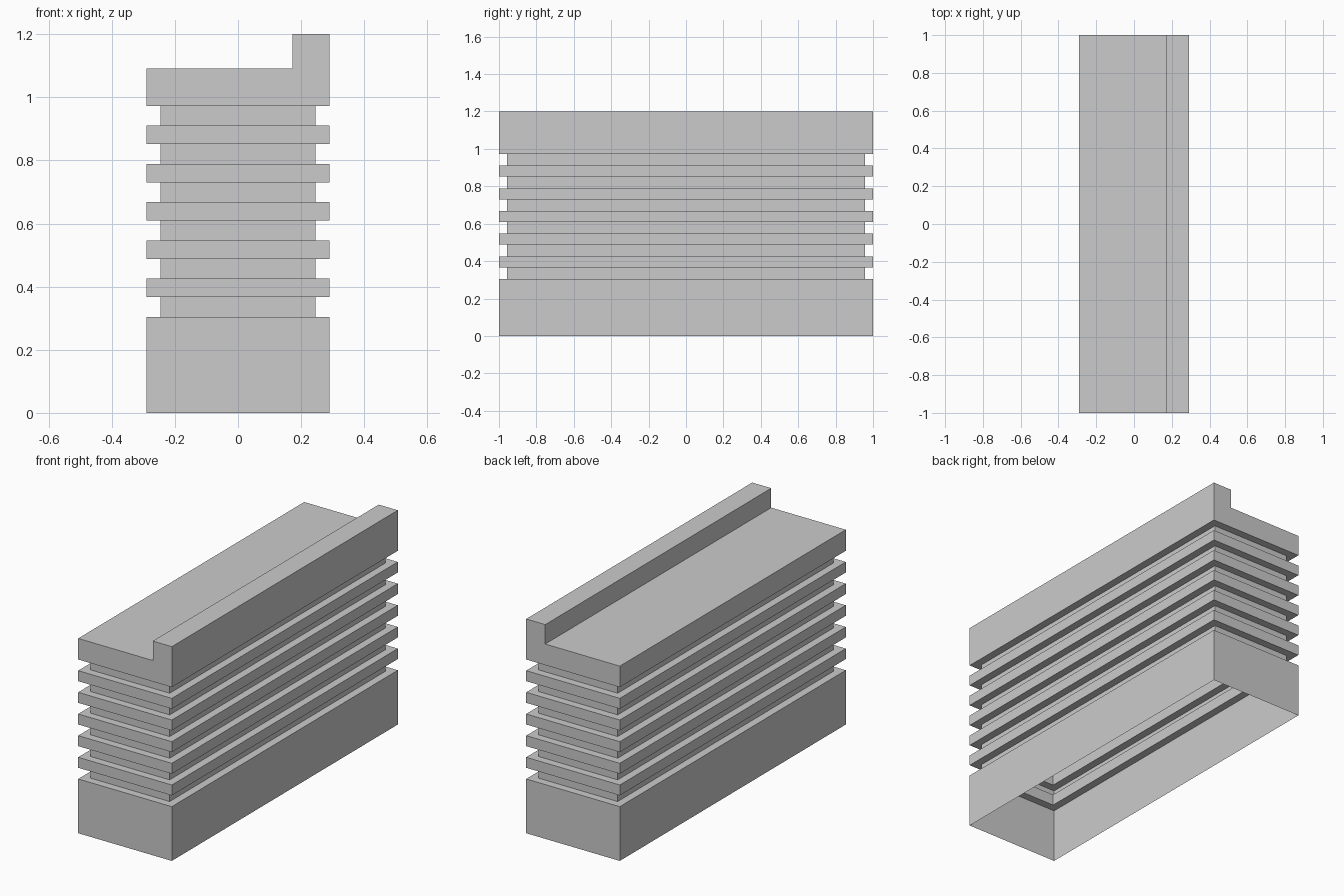
import bpy, bmesh

if "Cube" in bpy.data.objects:
    bpy.data.objects.remove(bpy.data.objects["Cube"])

HX, HY, INSET = 0.29, 1.0, 0.044
GROOVE_Z, PITCH, GROOVE_H = 0.304, 0.1213, 0.0625
LEDGE_Z, TOP_Z, LIP_X = 1.091, 1.2, 0.172

bm = bmesh.new()


def ring(z, inset=0.0):
    x, y = HX - inset, HY - inset
    return [bm.verts.new((a, b, z)) for a, b in ((-x, -y), (x, -y), (x, y), (-x, y))]


# Hollow grooved shell, open underneath
rings = [ring(0)]
for k in range(6):
    z0 = GROOVE_Z + k * PITCH
    z1 = z0 + GROOVE_H
    rings += [ring(z0), ring(z0, INSET), ring(z1, INSET), ring(z1)]
for lo, hi in zip(rings, rings[1:]):
    for i in range(4):
        j = (i + 1) % 4
        bm.faces.new((lo[i], lo[j], hi[j], hi[i]))

# Cap with raised lip: L-shaped end profile bridged front to back
fl, fr, br, bl = rings[-1]
profile = [(HX, TOP_Z), (LIP_X, TOP_Z), (LIP_X, LEDGE_Z), (-HX, LEDGE_Z)]
front = [fl, fr] + [bm.verts.new((x, -HY, z)) for x, z in profile]
back = [bl, br] + [bm.verts.new((x, HY, z)) for x, z in profile]
bm.faces.new(front)
bm.faces.new(back[::-1])
for i in range(1, 6):
    j = (i + 1) % 6
    bm.faces.new((front[j], front[i], back[i], back[j]))

mesh = bpy.data.meshes.new("grooved_block")
bm.to_mesh(mesh)
bm.free()
bpy.context.collection.objects.link(bpy.data.objects.new("grooved_block", mesh))
